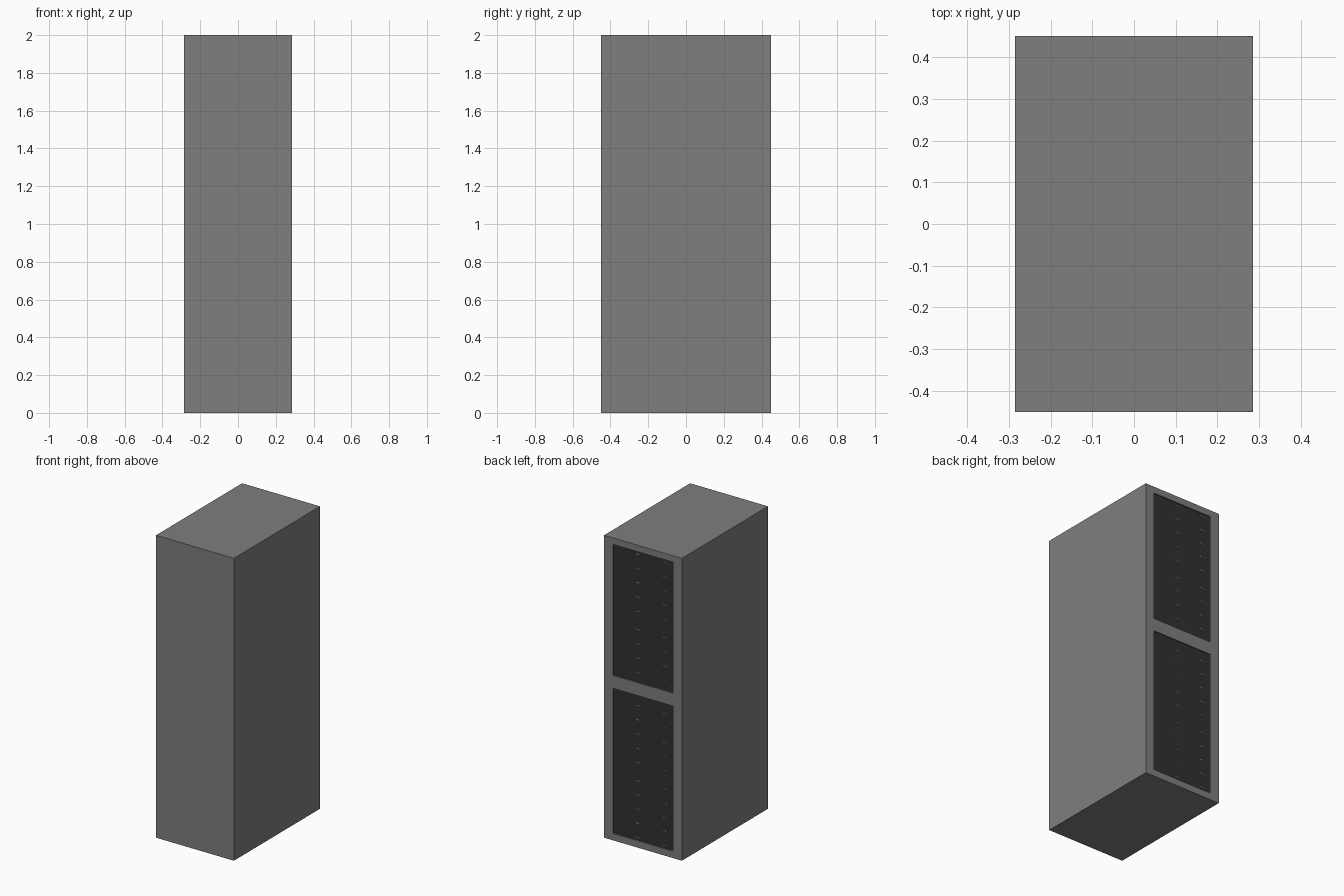
import bpy, bmesh
from mathutils import Matrix

if "Cube" in bpy.data.objects:
    bpy.data.objects.remove(bpy.data.objects["Cube"])


def material(name, rgb):
    m = bpy.data.materials.new(name)
    m.diffuse_color = (*rgb, 1)
    m.use_nodes = True
    m.node_tree.nodes["Principled BSDF"].inputs["Base Color"].default_value = m.diffuse_color
    return m


GREY = material("cabinet grey", (0.21, 0.21, 0.21))
DARK = material("server dark grey", (0.03, 0.03, 0.03))
GREEN = material("light green", (0.06, 0.4, 0.02))


def boxes(name, specs, mat):
    """One object made of boxes, each given as (x0, x1, y0, y1, z0, z1)."""
    bm = bmesh.new()
    for x0, x1, y0, y1, z0, z1 in specs:
        mid = ((x0 + x1) / 2, (y0 + y1) / 2, (z0 + z1) / 2)
        size = Matrix.Diagonal((x1 - x0, y1 - y0, z1 - z0, 1))
        bmesh.ops.create_cube(bm, size=1, matrix=Matrix.Translation(mid) @ size)
    me = bpy.data.meshes.new(name)
    bm.to_mesh(me)
    bm.free()
    me.materials.append(mat)
    ob = bpy.data.objects.new(name, me)
    bpy.context.collection.objects.link(ob)
    return ob


W, D, H = 0.285, 0.45, 2.0
WIN, FLOOR = 0.22, 0.442
windows = [(0.045, 1.005), (1.09, 1.957)]

# Cabinet shell with two shallow openings cut in the back
bm = bmesh.new()
xs = [-W, -WIN, WIN, W]
zs = [0, windows[0][0], windows[0][1], windows[1][0], windows[1][1], H]


def quad(*pts):
    return bm.faces.new([bm.verts.new(p) for p in pts])


for i in range(3):
    for j in range(5):
        x0, x1, z0, z1 = xs[i], xs[i + 1], zs[j], zs[j + 1]
        ring = [(x1, z0), (x0, z0), (x0, z1), (x1, z1)]
        if i == 1 and j in (1, 3):
            # Opening: four rim walls and a dark floor
            for (ax, az), (bx, bz) in zip(ring, ring[1:] + ring[:1]):
                quad((ax, D, az), (bx, D, bz), (bx, FLOOR, bz), (ax, FLOOR, az))
            quad(*[(x, FLOOR, z) for x, z in ring]).material_index = 1
        else:
            quad(*[(x, D, z) for x, z in ring])
quad((-W, -D, 0), (W, -D, 0), (W, -D, H), (-W, -D, H))
quad((-W, -D, H), (W, -D, H), (W, D, H), (-W, D, H))
quad((-W, -D, 0), (-W, D, 0), (W, D, 0), (W, -D, 0))
for s in (-1, 1):
    quad((s * W, -D, 0), (s * W, D, 0), (s * W, D, H), (s * W, -D, H))
bmesh.ops.remove_doubles(bm, verts=bm.verts, dist=1e-5)
bmesh.ops.recalc_face_normals(bm, faces=bm.faces)
me = bpy.data.meshes.new("cabinet")
bm.to_mesh(me)
bm.free()
me.materials.append(GREY)
me.materials.append(DARK)
bpy.context.collection.objects.link(bpy.data.objects.new("cabinet", me))

# Status lights: two columns, two banks of five rows per window
rows = [base + bank + 0.094 * k
        for base in (0, 1) for bank in (0.063, 0.56) for k in range(5)]
lights = []
for z in rows:
    if not any(lo + 0.01 < z < hi - 0.01 for lo, hi in windows):
        continue
    for cx in (0.037, -0.16):
        for dx, dz in ((-0.012, 0), (0, 0.003), (0.012, 0)):
            x = cx + dx
            lights.append((x - 0.004, x + 0.004, FLOOR - 0.001, FLOOR + 0.003,
                           z + dz - 0.004, z + dz + 0.004))
boxes("status_lights", lights, GREEN)
